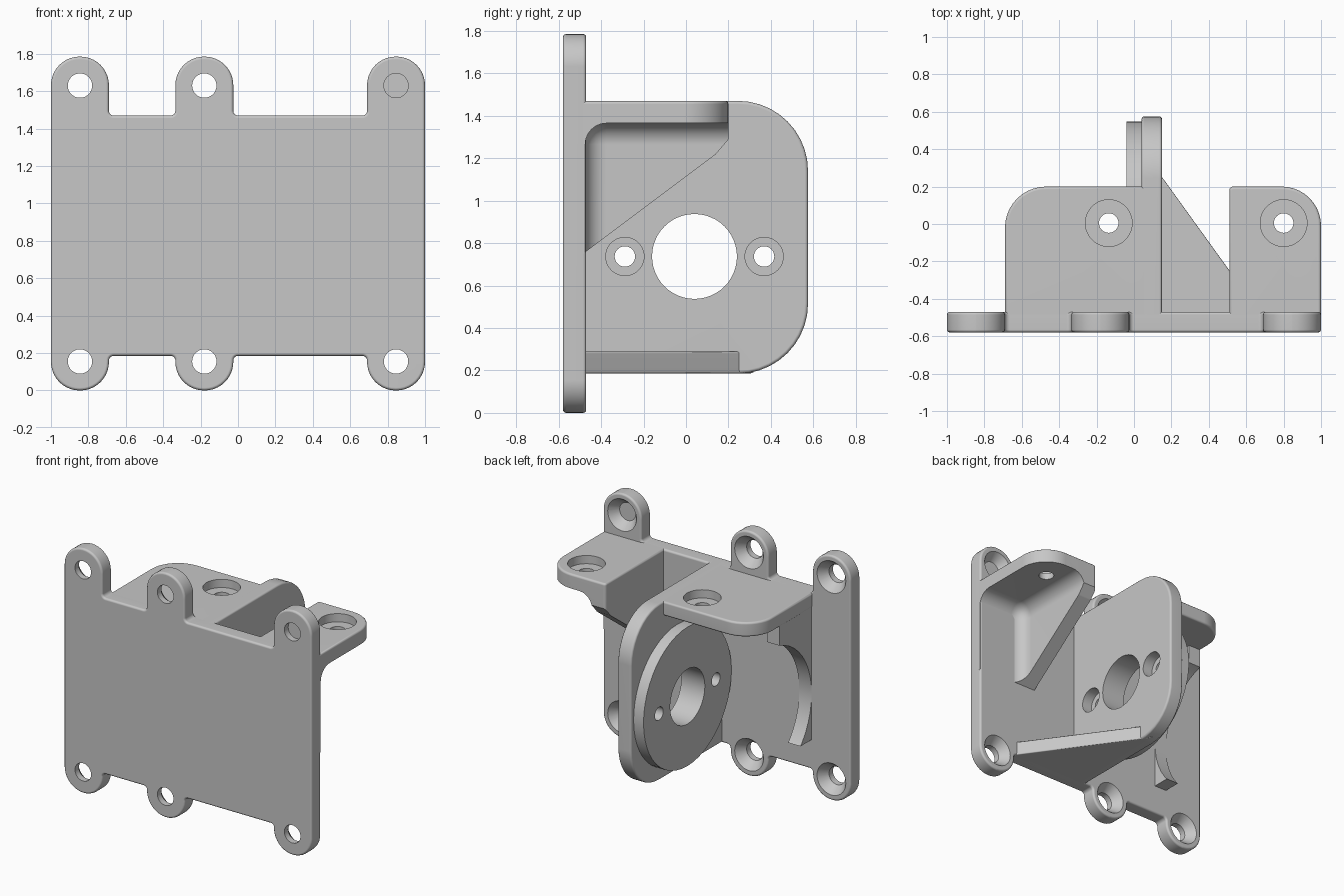
import bpy, bmesh, math
from mathutils import Vector, Matrix

old = bpy.data.objects.get("Cube")
if old:
    bpy.data.objects.remove(old)

GREY = (0.57, 0.57, 0.57, 1)
grey = bpy.data.materials.new("plain grey")
grey.use_nodes = True
grey.diffuse_color = GREY
grey.node_tree.nodes["Principled BSDF"].inputs["Base Color"].default_value = GREY

# Where an outline's (u, v) and the extrusion depth w go for each axis
PLACE = {"x": lambda u, v, w: (w, u, v),
         "y": lambda u, v, w: (u, w, v),
         "z": lambda u, v, w: (u, v, w)}


def make(name, bm):
    bmesh.ops.recalc_face_normals(bm, faces=bm.faces)
    mesh = bpy.data.meshes.new(name)
    bm.to_mesh(mesh)
    bm.free()
    mesh.materials.append(grey)
    ob = bpy.data.objects.new(name, mesh)
    bpy.context.collection.objects.link(ob)
    return ob


def rounded(corners, steps=10):
    """Outline from (u, v[, radius]) corners, with an arc at each radius."""
    out = []
    for i, c in enumerate(corners):
        p = Vector(c[:2])
        if len(c) < 3:
            out.append(p)
            continue
        d1 = (Vector(corners[i - 1][:2]) - p).normalized()
        d2 = (Vector(corners[(i + 1) % len(corners)][:2]) - p).normalized()
        half = d1.angle(d2) / 2
        centre = p + (d1 + d2).normalized() * c[2] / math.sin(half)
        a = (p + d1 * c[2] / math.tan(half) - centre).normalized()
        b = (p + d2 * c[2] / math.tan(half) - centre).normalized()
        out += [centre + a.slerp(b, k / steps).normalized() * c[2] for k in range(steps + 1)]
    return out


def prism(name, axis, corners, lo, hi, bevel=0.0):
    bm = bmesh.new()
    verts = [bm.verts.new(PLACE[axis](p.x, p.y, lo)) for p in rounded(corners)]
    base = bm.faces.new(verts)
    top = bmesh.ops.extrude_face_region(bm, geom=[base], use_keep_orig=True)["geom"]
    move = Vector(PLACE[axis](0, 0, hi - lo))
    bmesh.ops.translate(bm, vec=move, verts=[g for g in top if isinstance(g, bmesh.types.BMVert)])
    bmesh.ops.recalc_face_normals(bm, faces=bm.faces)
    if bevel:
        cap = [f for f in top if isinstance(f, bmesh.types.BMFace)][0]
        rim = list(base.edges) + list(cap.edges)
        bmesh.ops.bevel(bm, geom=rim, offset=bevel, segments=3, profile=0.5, affect="EDGES")
    return make(name, bm)


def rod(name, axis, u, v, lo, hi, r1, r2=None):
    bm = bmesh.new()
    direction = Vector(PLACE[axis](0, 0, 1))
    spot = Matrix.Translation(PLACE[axis](u, v, (lo + hi) / 2))
    bmesh.ops.create_cone(bm, cap_ends=True, segments=48, radius1=r1,
                          radius2=r1 if r2 is None else r2, depth=hi - lo,
                          matrix=spot @ direction.to_track_quat("Z", "Y").to_matrix().to_4x4())
    return make(name, bm)


def cut(ob, *cutters):
    for c in cutters:
        bpy.context.view_layer.objects.active = ob
        mod = ob.modifiers.new("cut", "BOOLEAN")
        mod.operation, mod.solver, mod.object = "DIFFERENCE", "EXACT", c
        bpy.ops.object.modifier_apply(modifier=mod.name)
        bpy.data.objects.remove(c)


# Mounting plate with six screw tabs
TABS, R = (-0.845, -0.18, 0.845), 0.155


def tab_row(root, tip):
    row = []
    for x in TABS:
        row += [(x - R, root, 0.025), (x - R, tip, R - 0.002),
                (x + R, tip, R - 0.002), (x + R, root, 0.025)]
    return row[1:-1]


plate = prism("mounting_plate", "y", tab_row(0.185, 0) + tab_row(1.47, 1.785)[::-1],
              -0.58, -0.47, 0.015)
for x in TABS:
    for z in (0.155, 1.63):
        cut(plate, rod("hole", "y", x, z, -0.7, -0.3, 0.065),
            rod("sink", "y", x, z, -0.535, -0.465, 0.065, 0.12))

# Upright motor wall with a raised round seat on one side
wall = prism("motor_wall", "x", [(-0.53, 0.185), (0.575, 0.185, 0.33),
                                 (0.575, 1.47, 0.33), (-0.53, 1.47)], 0.04, 0.15, 0.015)
seat = rod("motor_seat", "x", 0.04, 0.737, -0.04, 0.06, 0.507)
for part in (wall, seat):
    cut(part, rod("bore", "x", 0.04, 0.737, -0.3, 0.4, 0.2))
    for y in (-0.288, 0.368):
        cut(part, rod("hole", "x", y, 0.737, -0.3, 0.4, 0.048),
            rod("counterbore", "x", y, 0.737, 0.07, 0.4, 0.09))

# Wide top shelf
shelf = prism("wide_shelf", "z", [(-0.69, -0.53), (0.13, -0.53), (0.13, 0.2),
                                  (-0.69, 0.2, 0.22)], 1.365, 1.47, 0.015)
cut(shelf, rod("hole", "z", -0.135, 0.005, 1, 2, 0.052),
    rod("counterbore", "z", -0.135, 0.005, 1.41, 2, 0.125))

# Rib under the wide shelf, hollowed to clear the motor
rib = prism("motor_clearance_rib", "x", [(-0.53, 0.4), (-0.1, 0.4), (-0.1, 1.4),
                                         (-0.53, 1.4)], -0.685, -0.585)
cut(rib, rod("clearance", "x", 0.04, 0.737, -0.9, -0.4, 0.51))

# Narrow shelf with a triangular side web and a rounded pocket beneath
narrow = prism("narrow_shelf", "z", [(0.51, -0.53), (1, -0.53), (1, 0.2, 0.21),
                                     (0.51, 0.2, 0.02)], 0.4, 1.47, 0.015)
slope = prism("slope", "x", [(-0.7, 0.588), (0.14, 1.218, 0.05), (0.21, 1.3),
                             (0.5, 1.3), (0.5, 0.2), (-0.7, 0.2)], 0.3, 1.2)
box = bmesh.new()
bmesh.ops.create_cube(box, size=1, matrix=Matrix.Translation((1.02, 0.0625, 0.865))
                      @ Matrix.Diagonal((0.8, 1.075, 1.0, 1)))
bmesh.ops.bevel(box, geom=list(box.edges), offset=0.1, segments=6, profile=0.5, affect="EDGES")
cut(narrow, slope, make("pocket", box), rod("hole", "z", 0.8, 0.005, 1, 2, 0.052),
    rod("counterbore", "z", 0.8, 0.005, 1.41, 2, 0.125))

# Triangular brace at the foot of the motor wall
prism("foot_brace", "z", [(0.1, -0.53), (0.713, -0.53), (0.1, 0.32)], 0.185, 0.29, 0.01)

# Smooth the round surfaces, keep the hard edges and keep flat faces flat
for ob in bpy.context.collection.objects:
    if ob.type == "MESH" and grey.name in ob.data.materials:
        bpy.ops.object.select_all(action="DESELECT")
        ob.select_set(True)
        bpy.context.view_layer.objects.active = ob
        bpy.ops.object.shade_smooth_by_angle(angle=math.radians(35))
        ob.modifiers.new("flat faces", "WEIGHTED_NORMAL").keep_sharp = True
